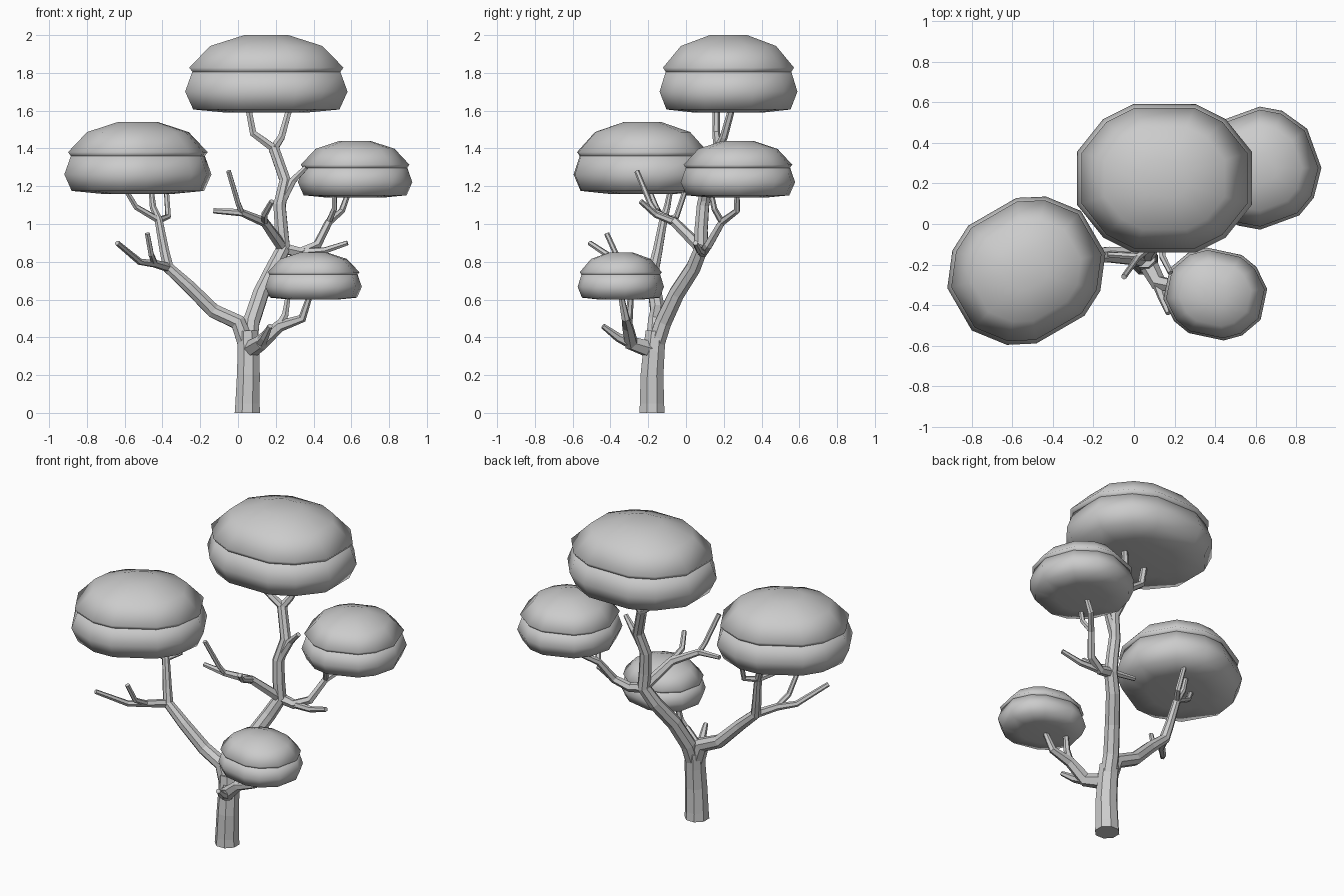
import bpy, bmesh, math
from mathutils import Vector, Matrix, Quaternion

if "Cube" in bpy.data.objects:
    bpy.data.objects.remove(bpy.data.objects["Cube"])

GREY = (.6, .6, .6, 1)
clay = bpy.data.materials.new("light_grey")
clay.use_nodes = True
clay.diffuse_color = GREY
clay.node_tree.nodes["Principled BSDF"].inputs["Base Color"].default_value = GREY


def loft(name, rings, smooth):
    """Skin a list of equal-length point rings and cap both ends."""
    bm = bmesh.new()
    loops = [[bm.verts.new(point) for point in ring] for ring in rings]
    for lower, upper in zip(loops, loops[1:]):
        for i in range(len(lower)):
            bm.faces.new((lower[i - 1], lower[i], upper[i], upper[i - 1]))
    bm.faces.new(reversed(loops[0]))
    bm.faces.new(loops[-1])
    bmesh.ops.recalc_face_normals(bm, faces=bm.faces)
    for face in bm.faces:
        face.smooth = smooth
    mesh = bpy.data.meshes.new(name)
    bm.to_mesh(mesh)
    bm.free()
    mesh.materials.append(clay)
    bpy.context.collection.objects.link(bpy.data.objects.new(name, mesh))


def limb(name, start, *points, tip=.014, sides=6):
    """Faceted tube tapering evenly from a start joint (position, radius)."""
    centres = [start[0]] + [Vector(point) for point in points]
    last = len(centres) - 1
    joints = [(centre, start[1] + (tip - start[1]) * k / last)
              for k, centre in enumerate(centres)]
    frame, axis = Quaternion(), Vector((0, 0, 1))
    rings = []
    for k, (centre, radius) in enumerate(joints):
        ahead = centres[min(k + 1, last)] - centre
        behind = centre - centres[max(k - 1, 0)]
        tangent = (ahead.normalized() + behind.normalized()).normalized()
        frame = axis.rotation_difference(tangent) @ frame
        axis = tangent
        angles = [math.tau * (i + .5) / sides for i in range(sides)]
        rings.append([centre + frame @ Vector((math.cos(a), math.sin(a), 0)) * radius
                      for a in angles])
    loft(name, rings, False)
    return joints


def fork(name, joint, *points, **options):
    """Slimmer limb growing out of a joint on another limb."""
    centre, radius = joint
    return limb(name, (centre, radius * .8), *points, **options)


# Rounded twelve-sided crown outline, mirrored from one quadrant
QUADRANT = [(1, .36), (.7, .8), (.36, 1)]
OUTLINE = sorted(((sx * x, sy * y) for x, y in QUADRANT
                  for sx in (1, -1) for sy in (1, -1)),
                 key=lambda point: math.atan2(point[1], point[0]))
# Crown profiles as (width, height) fractions
LOWER = [(.5, 0), (.9, .04), (1, .27), (.91, .53), (.6, .56)]
UPPER = [(.6, .48), (.9, .51), (.95, .58), (.69, .86), (.27, 1)]


def crown(name, base, half_x, half_y, height, turn=0):
    """Leaf cushion made of a low bun with a dome on top."""
    place = Matrix.Translation(base) @ Matrix.Rotation(math.radians(turn), 4, 'Z')
    for part, profile in (("lower", LOWER), ("upper", UPPER)):
        rings = [[place @ Vector((x * half_x * width, y * half_y * width, level * height))
                  for x, y in OUTLINE] for width, level in profile]
        loft(f"{name}_{part}", rings, True)


# Leaf crowns
crown("top_crown", (.15, .225, 1.59), .43, .365, .41)
crown("right_crown", (-.53, -.23, 1.16), .38, .335, .38, turn=30)
crown("left_crown", (.62, .275, 1.14), .285, .285, .3, turn=20)
crown("front_crown", (.4, -.345, .6), .245, .215, .25, turn=-12)

# Trunk
trunk = limb("trunk", (Vector((.05, -.18, 0)), .073), (.05, -.18, .05),
             (.055, -.18, .2), (.055, -.17, .33), (.05, -.16, .43),
             tip=.058, sides=8)
crotch = trunk[3]

# Tall main limb with the fork under the top crown
main = fork("main_limb", crotch, (.07, -.12, .48), (.12, -.05, .63),
            (.19, .04, .77), (.24, .08, .87), (.23, .08, .97), (.22, .09, 1.1),
            (.25, .12, 1.23), (.19, .17, 1.4), tip=.03, sides=8)
fork("top_fork_right", main[-1], (.08, .16, 1.48), (.05, .16, 1.64), tip=.018)
fork("top_fork_left", main[-1], (.23, .2, 1.46), (.28, .25, 1.64), tip=.018)
fork("upper_stub", main[6], (.29, .11, 1.23), (.36, .09, 1.3))

# Limb to the right side
right = fork("right_limb", crotch, (0, -.16, .48), (-.13, -.15, .54),
             (-.26, -.17, .67), (-.37, -.17, .77), (-.39, -.15, .86),
             (-.42, -.12, 1.02), (-.45, -.1, 1.09), (-.46, -.08, 1.19), sides=8)
fork("right_inner_twig", right[6], (-.37, -.05, 1.04), (-.38, 0, 1.19))
fork("right_outer_twig", right[6], (-.54, -.16, 1.09), (-.6, -.2, 1.19))
low = fork("right_low_branch", right[4], (-.44, -.28, .79), (-.52, -.36, .8),
           (-.64, -.51, .9))
fork("right_low_twig", low[1], (-.46, -.37, .84), (-.48, -.42, .95))

# Forward-reaching branch of the main limb
middle = fork("middle_branch", main[4], (.14, -.06, 1.01), (.02, -.16, 1.06),
              (-.13, -.15, 1.07))
fork("middle_twig", middle[2], (0, -.19, 1.11), (-.05, -.26, 1.28))
fork("middle_stub", middle[1], (.14, -.16, 1.05), (.18, -.24, 1.12))

# Branches to the left side
left = fork("left_branch", main[4], (.33, .09, .85), (.42, .12, .89),
            (.48, .19, 1.01), (.55, .27, 1.07), (.59, .27, 1.18))
fork("left_twig", left[3], (.51, .15, 1.08), (.51, .13, 1.18))
fork("left_stub", left[1], (.46, .07, .86), (.58, .05, .9))

# Low front branch
front = fork("front_branch", crotch, (.12, -.29, .37), (.22, -.31, .46),
             (.34, -.32, .5), (.39, -.35, .65))
fork("front_twig", front[2], (.25, -.3, .52), (.27, -.29, .65))
fork("front_stub", front[1], (.14, -.36, .4), (.17, -.44, .46))
